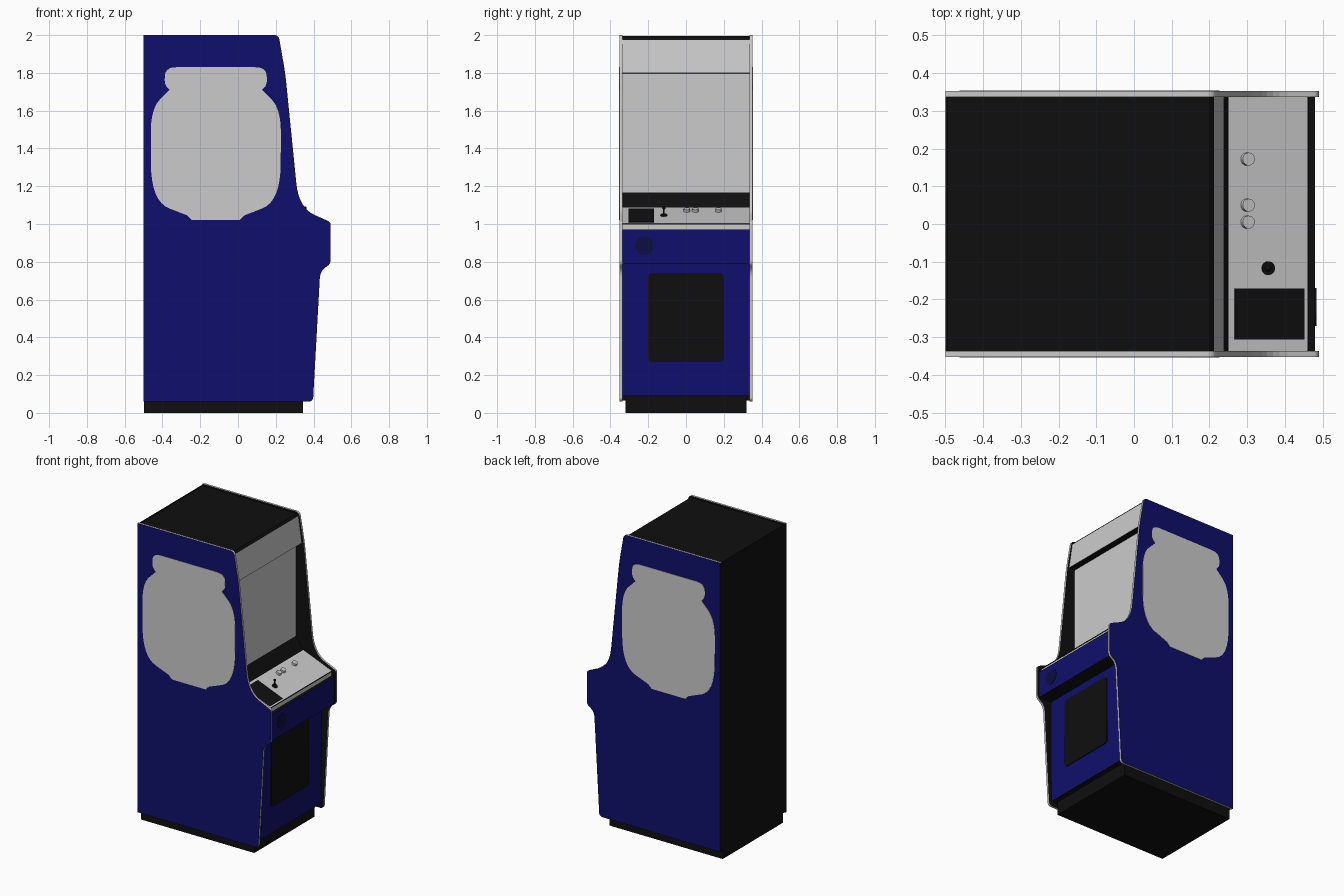
import bpy, bmesh, math
from mathutils import Vector

if "Cube" in bpy.data.objects:
    bpy.data.objects.remove(bpy.data.objects["Cube"])


def material(name, color):
    m = bpy.data.materials.new(name)
    m.use_nodes = True
    m.diffuse_color = (*color, 1)
    m.node_tree.nodes["Principled BSDF"].inputs["Base Color"].default_value = (*color, 1)
    return m


PALETTE = {
    "grey": material("light grey", (0.6, 0.6, 0.6)),
    "blue": material("cabinet blue", (0.0048, 0.0048, 0.15)),
    "black": material("soft black", (0.0048, 0.0048, 0.0048)),
    "navy": material("dark navy", (0.004, 0.004, 0.05)),
}
NAMES = list(PALETTE)


def finish(name, bm):
    bmesh.ops.recalc_face_normals(bm, faces=bm.faces)
    mesh = bpy.data.meshes.new(name)
    bm.to_mesh(mesh)
    bm.free()
    for m in PALETTE.values():
        mesh.materials.append(m)
    ob = bpy.data.objects.new(name, mesh)
    bpy.context.collection.objects.link(ob)
    return ob


def fillet(corners, steps=8):
    """Round each (u, v, cut) corner with a curve starting cut away from it."""
    out = []
    for i, (u, v, cut) in enumerate(corners):
        p = Vector((u, v))
        if cut == 0:
            out.append(p)
            continue
        ends = []
        for q in (corners[i - 1], corners[(i + 1) % len(corners)]):
            d = Vector(q[:2]) - p
            ends.append(p + d.normalized() * min(cut, d.length * 0.5))
        for k in range(steps + 1):
            t = k / steps
            out.append(ends[0] * (1 - t) ** 2 + p * 2 * t * (1 - t) + ends[1] * t * t)
    return out


def prism(name, outline, axis, a, b, sides, cap_a, cap_b):
    """Extrude an outline along x or y; sides is one colour or one per edge."""
    bm = bmesh.new()

    def ring(w):
        return [bm.verts.new((w, u, v) if axis == "x" else (u, w, v)) for u, v in outline]

    lo, hi = ring(a), ring(b)
    bm.faces.new(lo).material_index = NAMES.index(cap_a)
    bm.faces.new(hi).material_index = NAMES.index(cap_b)
    n = len(lo)
    for i in range(n):
        j = (i + 1) % n
        f = bm.faces.new((lo[i], lo[j], hi[j], hi[i]))
        f.material_index = NAMES.index(sides if isinstance(sides, str) else sides[i])
    return finish(name, bm)


def solid(name, color, kind, loc, size, tilt=0.0):
    bm = bmesh.new()
    if kind == "box":
        bmesh.ops.create_cube(bm, size=1)
    elif kind == "ball":
        bmesh.ops.create_uvsphere(bm, u_segments=16, v_segments=10, radius=0.5)
    else:
        bmesh.ops.create_cone(bm, cap_ends=True, segments=24, radius1=0.5, radius2=0.5, depth=1)
    for f in bm.faces:
        f.material_index = NAMES.index(color)
    ob = finish(name, bm)
    ob.location, ob.scale, ob.rotation_euler = loc, size, (0, tilt, 0)
    return ob


# Inner body: each profile point carries the colour of the face that follows it
body = [
    (-0.497, 0.09, "black"), (-0.497, 1.99, "black"),
    (0.2, 1.99, "black"), (0.212, 1.975, "grey"),       # top and marquee
    (0.238, 1.8, "black"), (0.195, 1.797, "grey"),      # marquee underside and screen
    (0.195, 1.167, "black"), (0.25, 1.087, "grey"),     # bezel and control deck
    (0.46, 1.003, "grey"), (0.46, 0.97, "black"),       # deck lip and ledge
    (0.48, 0.97, "blue"), (0.48, 0.79, "black"),        # front box and its underside
    (0.385, 0.79, "blue"), (0.38, 0.09, "black"),       # kick panel and floor
]
prism("cabinet_body", [p[:2] for p in body], "y", -0.339, 0.339,
      [p[2] for p in body], "black", "black")

# Side panels with light edge trim and a black rear edge
side = fillet([
    (-0.5, 0.06, 0), (-0.5, 2, 0), (0.215, 2, 0.025), (0.25, 1.8, 0.06),
    (0.322, 1.085, 0.13), (0.49, 1.01, 0.015), (0.49, 0.79, 0.02),
    (0.435, 0.75, 0.04), (0.397, 0.06, 0.025),
])
edge = ["black"] + ["grey"] * (len(side) - 1)
prism("right_side_panel", side, "y", -0.352, -0.337, edge, "blue", "black")
prism("left_side_panel", side, "y", 0.337, 0.352, edge, "black", "blue")

# Side art plates, symmetric about their own middle
half = [
    (0.267, 1.83, 0.06), (0.272, 1.74, 0.03), (0.245, 1.71, 0),
    (0.345, 1.61, 0.13), (0.3425, 1.12, 0.2), (0.15, 1.045, 0), (0.125, 1.02, 0),
]
mid = -0.1175
art = fillet([(mid + u, v, c) for u, v, c in half]
             + [(mid - u, v, c) for u, v, c in reversed(half)])
for name, s in (("right", -1), ("left", 1)):
    prism(name + "_side_art", art, "y", s * 0.351, s * 0.354, "grey", "grey", "grey")

# Plinth and back board
solid("plinth", "black", "box", (-0.076, 0, 0.05), (0.842, 0.64, 0.1))
solid("back_board", "black", "box", (-0.497, 0, 1.03), (0.006, 0.7, 1.93))

# Coin door on the kick panel
door = fillet([(-0.2, 0.27, 0.025), (0.2, 0.27, 0.025), (0.2, 0.74, 0.025), (-0.2, 0.74, 0.025)])
prism("coin_door", door, "x", 0.381, 0.388, "black", "black", "black")

# Round fitting on the front box
solid("front_disc", "navy", "disc", (0.48, -0.22, 0.885), (0.1, 0.1, 0.006), math.pi / 2)

# Control deck fittings follow the slope of the deck
slope = math.atan2(0.084, 0.21)


def deck(x, lift=0.0):
    return 1.087 - (x - 0.25) * 0.4 + lift


solid("instruction_plate", "black", "box", (0.358, -0.238, deck(0.358)),
      (0.198, 0.135, 0.006), slope)
solid("deck_front_seam", "black", "box", (0.459, 0, 1.0), (0.006, 0.67, 0.006))
for i, y in enumerate((0.005, 0.05, 0.172)):
    solid(f"button_{i + 1}", "grey", "disc", (0.3, y, deck(0.3, 0.004)),
          (0.034, 0.034, 0.022), slope)
solid("joystick_washer", "black", "disc", (0.355, -0.117, deck(0.355)),
      (0.036, 0.036, 0.01), slope)
solid("joystick_stem", "black", "disc", (0.355, -0.117, deck(0.355, 0.018)),
      (0.008, 0.008, 0.04))
solid("joystick_ball", "black", "ball", (0.355, -0.117, deck(0.355, 0.04)),
      (0.018, 0.018, 0.018))
